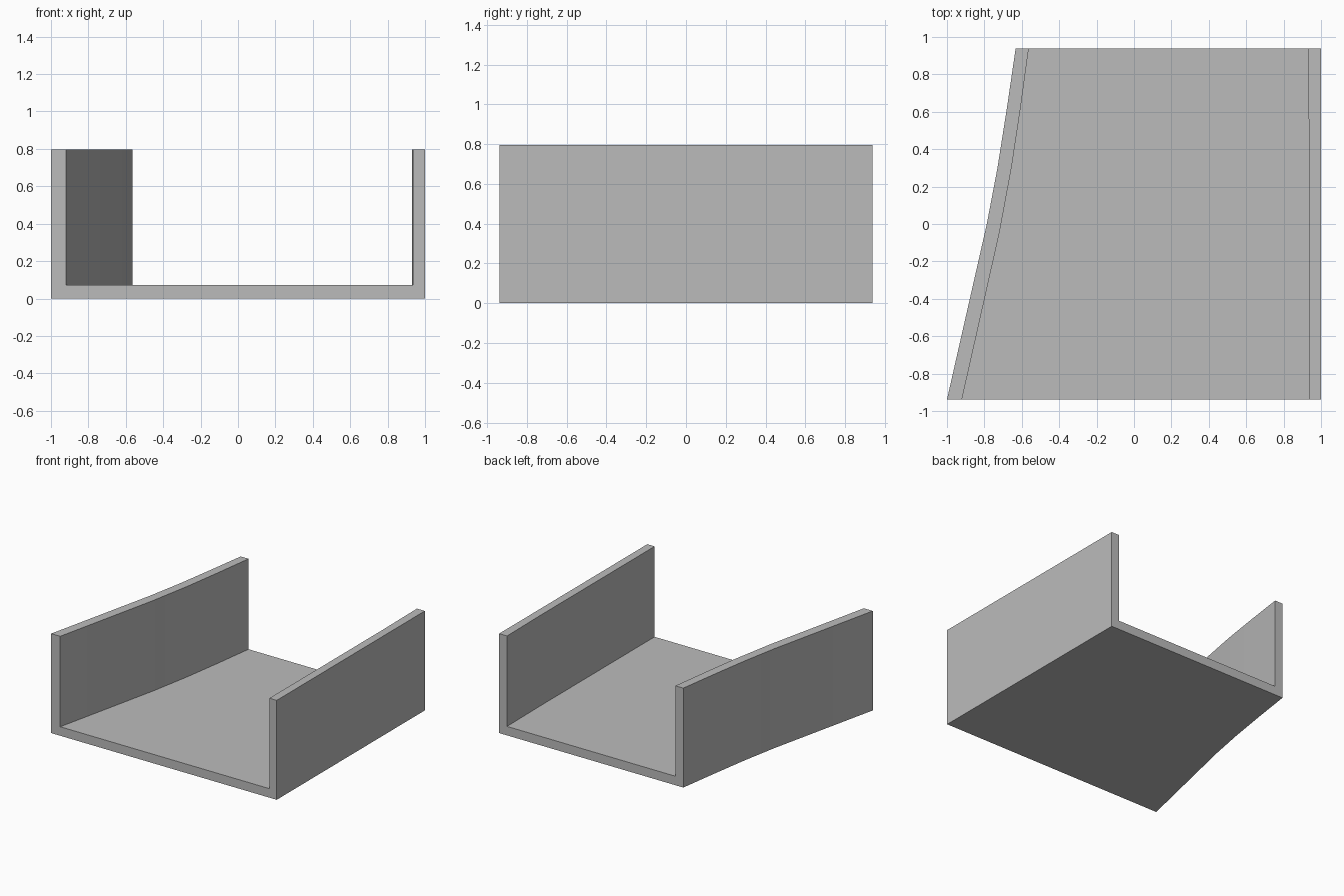
import bpy
import bmesh

if "Cube" in bpy.data.objects:
    bpy.data.objects.remove(bpy.data.objects["Cube"], do_unlink=True)

HALF_DEPTH = 0.938
HEIGHT = 0.797
FLOOR = 0.072

grey = bpy.data.materials.new("plain grey")
grey.use_nodes = True
colour = (0.5, 0.5, 0.5, 1)
grey.diffuse_color = colour
grey.node_tree.nodes["Principled BSDF"].inputs["Base Color"].default_value = colour


def prism(name, outline, bottom, top):
    """Extrude a plan outline straight up into a closed solid."""
    bm = bmesh.new()
    face = bm.faces.new([bm.verts.new((x, y, bottom)) for x, y in outline])
    result = bmesh.ops.extrude_face_region(bm, geom=[face])
    verts = [v for v in result["geom"] if isinstance(v, bmesh.types.BMVert)]
    bmesh.ops.translate(bm, verts=verts, vec=(0, 0, top - bottom))
    bmesh.ops.recalc_face_normals(bm, faces=bm.faces)
    mesh = bpy.data.meshes.new(name)
    bm.to_mesh(mesh)
    bm.free()
    mesh.materials.append(grey)
    obj = bpy.data.objects.new(name, mesh)
    bpy.context.collection.objects.link(obj)
    return obj


def overrun(path, extra):
    """Lengthen both ends of a path along their own direction."""
    def beyond(end, inner):
        t = extra / abs(end[1] - inner[1])
        return tuple(e + (e - i) * t for e, i in zip(end, inner))
    return [beyond(path[0], path[1])] + path + [beyond(path[-1], path[-2])]


# Plan curves of the walls, from front to back
curved_outer = [(-1, -HALF_DEPTH), (-0.787, 0), (-0.73, 0.3),
                (-0.678, 0.63), (-0.633, HALF_DEPTH)]
curved_inner = [(-0.92, -HALF_DEPTH), (-0.72, -0.05), (-0.655, 0.3),
                (-0.608, 0.61), (-0.563, HALF_DEPTH)]
straight_outer = [(1, -HALF_DEPTH), (1, HALF_DEPTH)]
straight_inner = [(0.935, -HALF_DEPTH), (0.935, 0.5), (0.93, HALF_DEPTH)]

# Solid block, then the open channel cut through it
channel = prism("open_channel", curved_outer + straight_outer[::-1], 0, HEIGHT)
cutter = prism("channel_cutter",
               overrun(curved_inner, 0.1) + overrun(straight_inner, 0.1)[::-1],
               FLOOR, HEIGHT + 0.2)
cutter.hide_render = True

cut = channel.modifiers.new("channel cut", "BOOLEAN")
cut.operation = "DIFFERENCE"
cut.solver = "EXACT"
cut.object = cutter

# Keep the cut result and drop the cutter
bpy.context.view_layer.update()
graph = bpy.context.evaluated_depsgraph_get()
finished = bpy.data.meshes.new_from_object(channel.evaluated_get(graph))
channel.modifiers.clear()
channel.data = finished
bpy.data.objects.remove(cutter, do_unlink=True)

# Smooth the gentle wall curve, keep the corners sharp
bpy.ops.object.select_all(action="DESELECT")
channel.select_set(True)
bpy.context.view_layer.objects.active = channel
bpy.ops.object.shade_smooth_by_angle()
